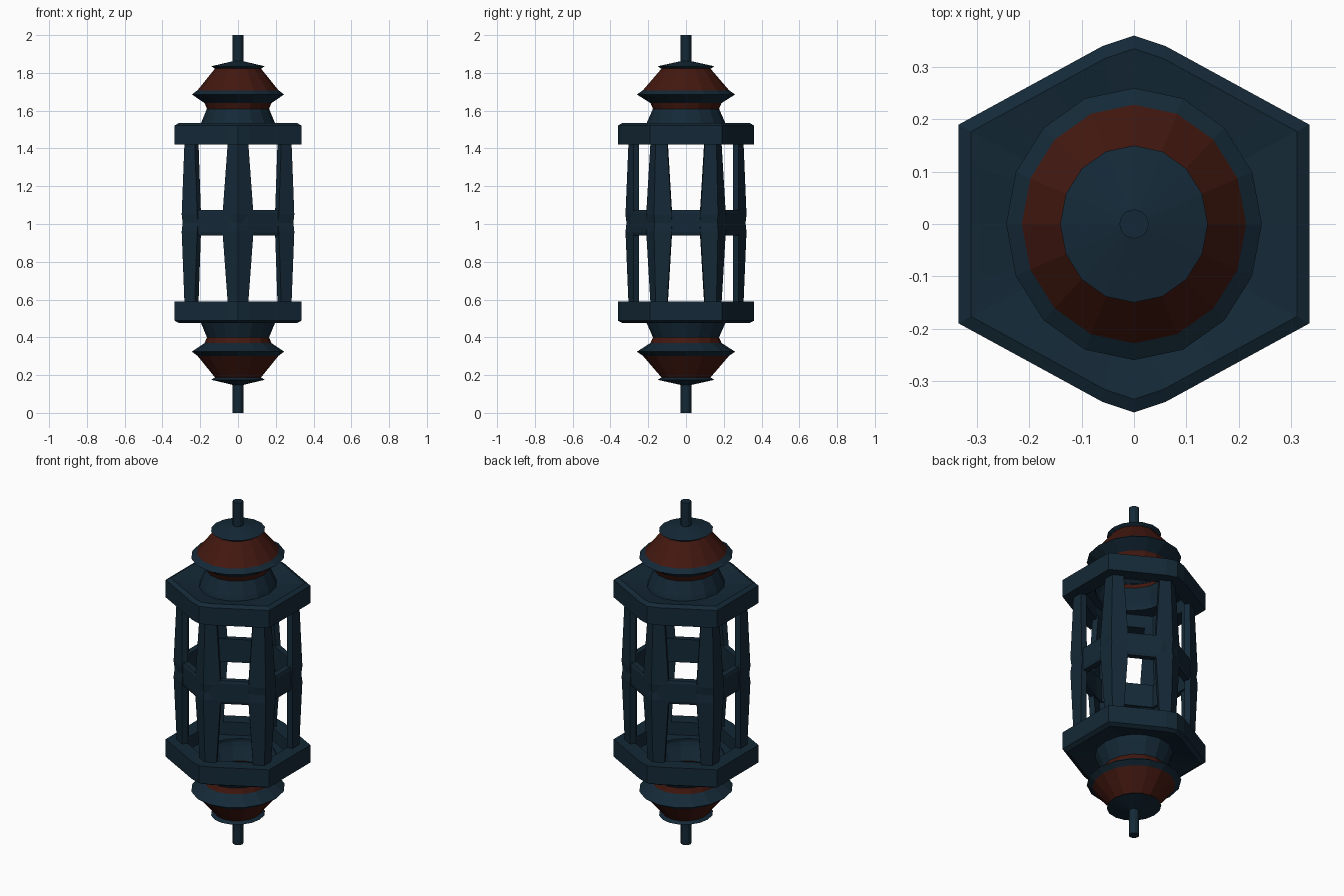
import bpy, bmesh, math
from mathutils import Vector

if "Cube" in bpy.data.objects:
    bpy.data.objects.remove(bpy.data.objects["Cube"])


def material(name, rgb):
    m = bpy.data.materials.new(name)
    m.diffuse_color = (*rgb, 1)
    m.use_nodes = True
    m.node_tree.nodes["Principled BSDF"].inputs["Base Color"].default_value = m.diffuse_color
    return m


DARK = material("dark_metal", (0.007, 0.022, 0.038))
RED = material("rust_red", (0.055, 0.009, 0.005))
MID = 1.005                       # mirror height of the body
CORNERS = [Vector(c) for c in [(0, .36), (.335, .19), (.335, -.19),
                               (0, -.36), (-.335, -.19), (-.335, .19)]]


def flip(z, top):
    return z if top else 2 * MID - z


def loft(name, loops, closed=False, cap_start=False, cap_end=False, reds=()):
    """Skin a list of equal-length point loops with flat quads."""
    bm = bmesh.new()
    rows = [[bm.verts.new(p) for p in lp] for lp in loops]
    n, k = len(loops[0]), len(loops)
    for i in range(k if closed else k - 1):
        a, b = rows[i], rows[(i + 1) % k]
        for j in range(n):
            f = bm.faces.new((a[j], a[(j + 1) % n], b[(j + 1) % n], b[j]))
            f.material_index = 1 if i in reds else 0
    if cap_start:
        bm.faces.new(rows[0])
    if cap_end:
        bm.faces.new(rows[-1])
    bmesh.ops.recalc_face_normals(bm, faces=bm.faces)
    me = bpy.data.meshes.new(name)
    bm.to_mesh(me)
    bm.free()
    me.materials.append(DARK)
    me.materials.append(RED)
    ob = bpy.data.objects.new(name, me)
    bpy.context.collection.objects.link(ob)
    return ob


def hex_outline():
    """Six-sided outline, front and back corners slightly blunted, edges subdivided."""
    pts = []
    for i, a in enumerate(CORNERS):
        b = CORNERS[(i + 1) % 6]
        pts.append(a)
        for t in (.18, .5, .82):
            p = a.lerp(b, t)
            if abs(p.x) < .1:
                p = Vector((p.x, math.copysign(.34, p.y)))
            elif a.x * b.x == 0:      # keep the slanted edge straight
                y = .19 + (.335 - abs(p.x)) * .15 / .275
                p = Vector((p.x, math.copysign(y, p.y)))
            pts.append(p)
    return pts


HEX = hex_outline()


def hex_loop(s, z):
    return [(p.x * s, p.y * s, z) for p in HEX]


def hole_loop(r, z):
    return [(p.normalized().x * r * .94, p.normalized().y * r, z) for p in HEX]


def round_loop(r, z, n=16, squash=.94):
    return [(r * squash * math.sin(2 * math.pi * i / n),
             r * math.cos(2 * math.pi * i / n), z) for i in range(n)]


for top in (True, False):
    side = "upper" if top else "lower"

    # Hexagonal plate: dished outside, recessed inside
    loft(side + "_plate", [
        hole_loop(.212, flip(1.512, top)), hex_loop(.93, flip(1.535, top)),
        hex_loop(1, flip(1.522, top)), hex_loop(1, flip(1.42, top)),
        hex_loop(.75, flip(1.42, top)), hex_loop(.75, flip(1.495, top)),
        hole_loop(.212, flip(1.495, top))], closed=True)

    # Turned end: skirt, red neck, flange, red cone, cap
    profile = [(.218, 1.505), (.208, 1.535), (.175, 1.61), (.188, 1.64),
               (.26, 1.686), (.228, 1.708), (.13, 1.822), (.15, 1.835),
               (.028, 1.862)]
    loft(side + "_finial", [round_loop(r, flip(z, top)) for r, z in profile],
         cap_end=True, reds=(2, 5))

    # End rod
    loft(side + "_rod", [round_loop(.028, flip(1.84, top), 12, 1),
                         round_loop(.028, 2 if top else 0, 12, 1)],
         cap_start=True, cap_end=True)

# Angled posts wrapping each corner, widest at the middle
for i, c in enumerate(CORNERS):
    d1 = (CORNERS[i - 1] - c).normalized()
    d2 = (CORNERS[(i + 1) % 6] - c).normalized()
    loops = []
    for z, s, w in [(1.44, .845, .060), (1.05, .89, .092), (1.005, .875, .092),
                    (.96, .89, .092), (.57, .845, .060)]:
        o, q = c * s, c * (s - .1)
        section = [o + d1 * w, o, o + d2 * w,
                   q + d2 * (w - .015), q, q + d1 * (w - .015)]
        loops.append([(p.x, p.y, z) for p in section])
    loft("post_%d" % (i + 1), loops, cap_start=True, cap_end=True)

# Middle band between the posts
loft("middle_band", [
    hex_loop(.85, 1.075), hex_loop(.865, 1.06), hex_loop(.865, .955),
    hex_loop(.85, .94), hex_loop(.75, .94), hex_loop(.75, 1.075)], closed=True)
